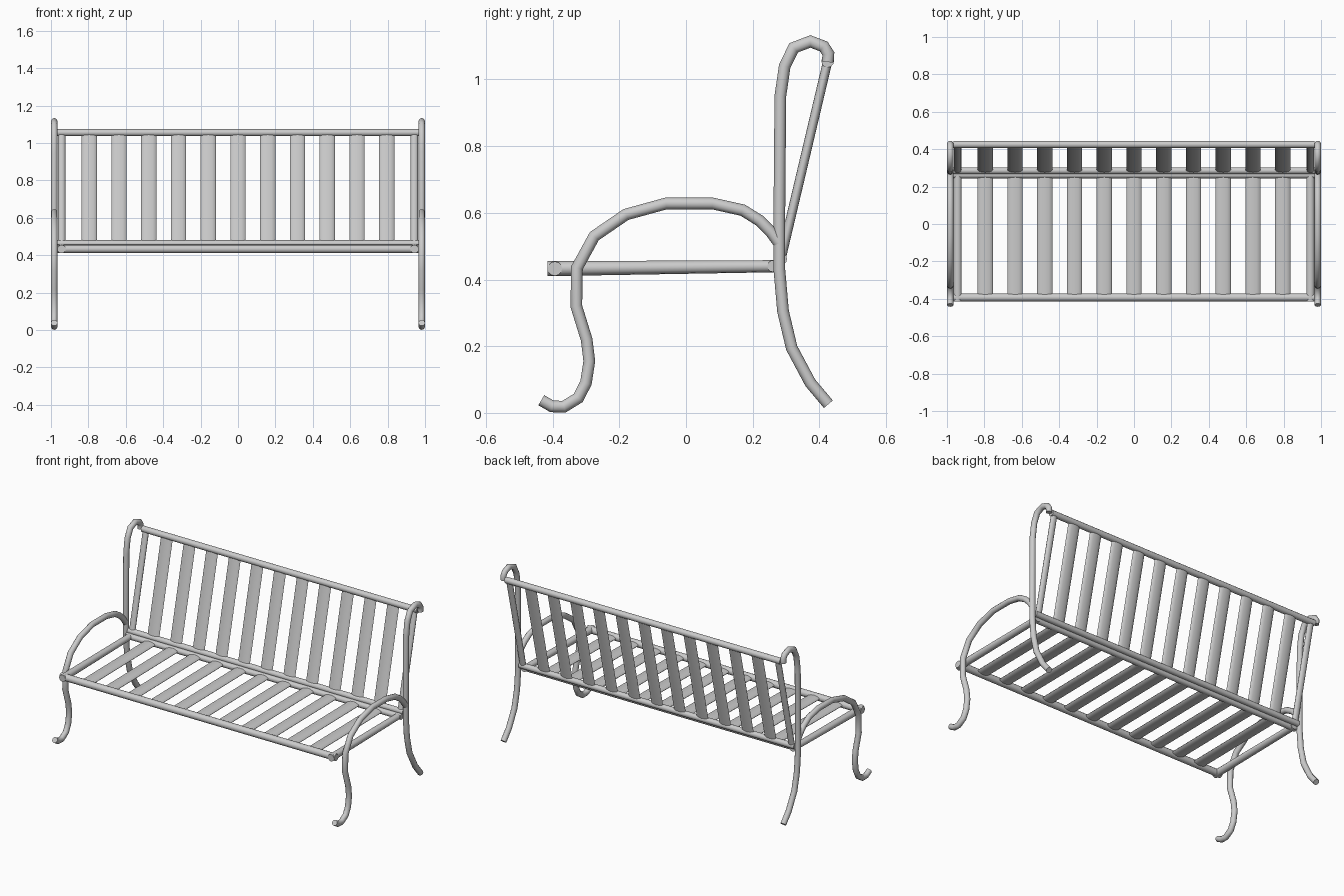
import bpy, bmesh, math
from mathutils import Vector

if "Cube" in bpy.data.objects:
    bpy.data.objects.remove(bpy.data.objects["Cube"])


def tube(name, pts, ref, a, b, a_end=None, b_end=None, sides=12):
    """Sweep an ellipse (a along ref, b across it) along a planar path."""
    pts = [Vector(p) for p in pts]
    ref = Vector(ref)
    a_end = a_end or a
    b_end = b_end or b
    bm = bmesh.new()
    rings = []
    last = len(pts) - 1
    for i, p in enumerate(pts):
        d0 = (p - pts[max(i - 1, 0)]).normalized() if i else (pts[1] - p).normalized()
        d1 = (pts[i + 1] - p).normalized() if i < last else d0
        t = (d0 + d1).normalized()
        n = t.cross(ref).normalized()
        miter = 1 / max(t.dot(d0), 0.5)
        f = i / last
        ra, rb = a + (a_end - a) * f, (b + (b_end - b) * f) * miter
        rings.append([bm.verts.new(p + ref * ra * math.cos(k * math.tau / sides)
                                   + n * rb * math.sin(k * math.tau / sides))
                      for k in range(sides)])
    for r, s in zip(rings, rings[1:]):
        for k in range(sides):
            j = (k + 1) % sides
            bm.faces.new((r[k], r[j], s[j], s[k]))
    bm.faces.new(rings[0])
    bm.faces.new(rings[-1])
    bmesh.ops.recalc_face_normals(bm, faces=bm.faces)
    me = bpy.data.meshes.new(name)
    bm.to_mesh(me)
    bm.free()
    ob = bpy.data.objects.new(name, me)
    bpy.context.collection.objects.link(ob)
    bpy.ops.object.select_all(action='DESELECT')
    ob.select_set(True)
    bpy.context.view_layer.objects.active = ob
    bpy.ops.object.shade_smooth_by_angle(angle=math.radians(45))
    return ob


X, Y = (1, 0, 0), (0, 1, 0)
R = 0.0175

# Side frame profiles (y, z)
back_post = [(.427, .026), (.373, .09), (.317, .195), (.291, .305), (.28, .43),
             (.28, .6), (.283, .95), (.296, 1.04), (.323, 1.095), (.373, 1.114),
             (.413, 1.099), (.427, 1.077), (.425, 1.052)]
arm_leg = [(-.434, .038), (-.402, .0195), (-.366, .0185), (-.323, .045), (-.3, .09),
           (-.29, .155), (-.298, .22), (-.329, .32), (-.327, .435), (-.275, .53),
           (-.18, .595), (-.06, .628), (.08, .628), (.17, .608), (.22, .577),
           (.255, .542), (.28, .508)]

# Seat and back planes (y, z)
seat_front, seat_rear = (-.393, .4325), (.262, .44)
back_low, back_top = (.285, .462), (.425, 1.055)

for side, s in (("left", -1), ("right", 1)):
    tube(side + "_back_post", [(s * .9825, y, z) for y, z in back_post], X, R, R)
    tube(side + "_arm_and_front_leg", [(s * .9825, y, z) for y, z in arm_leg], X, R, R)
    # End bars of the seat and back
    tube(side + "_seat_bar", [(s * .943, -.415, .4325), (s * .943, .28, .44)],
         X, .022, .0225, .022, .018)
    tube(side + "_back_bar", [(s * .943, *back_low), (s * .943, *back_top)], X, .02, .014)

# Long rails
for name, (y, z), r in (("seat_front_rail", seat_front, .0215),
                        ("seat_rear_rail", seat_rear, .018),
                        ("back_lower_rail", back_low, .018),
                        ("back_top_rail", back_top, .019)):
    tube(name, [(-.966, y, z), (.966, y, z)], Y, r, r)

# Slats
for i in range(11):
    x = (i - 5) * .159
    tube("seat_slat", [(x, *seat_front), (x, *seat_rear)], X, .041, .013)
    tube("back_slat", [(x, *back_low), (x, *back_top)], X, .041, .012)
